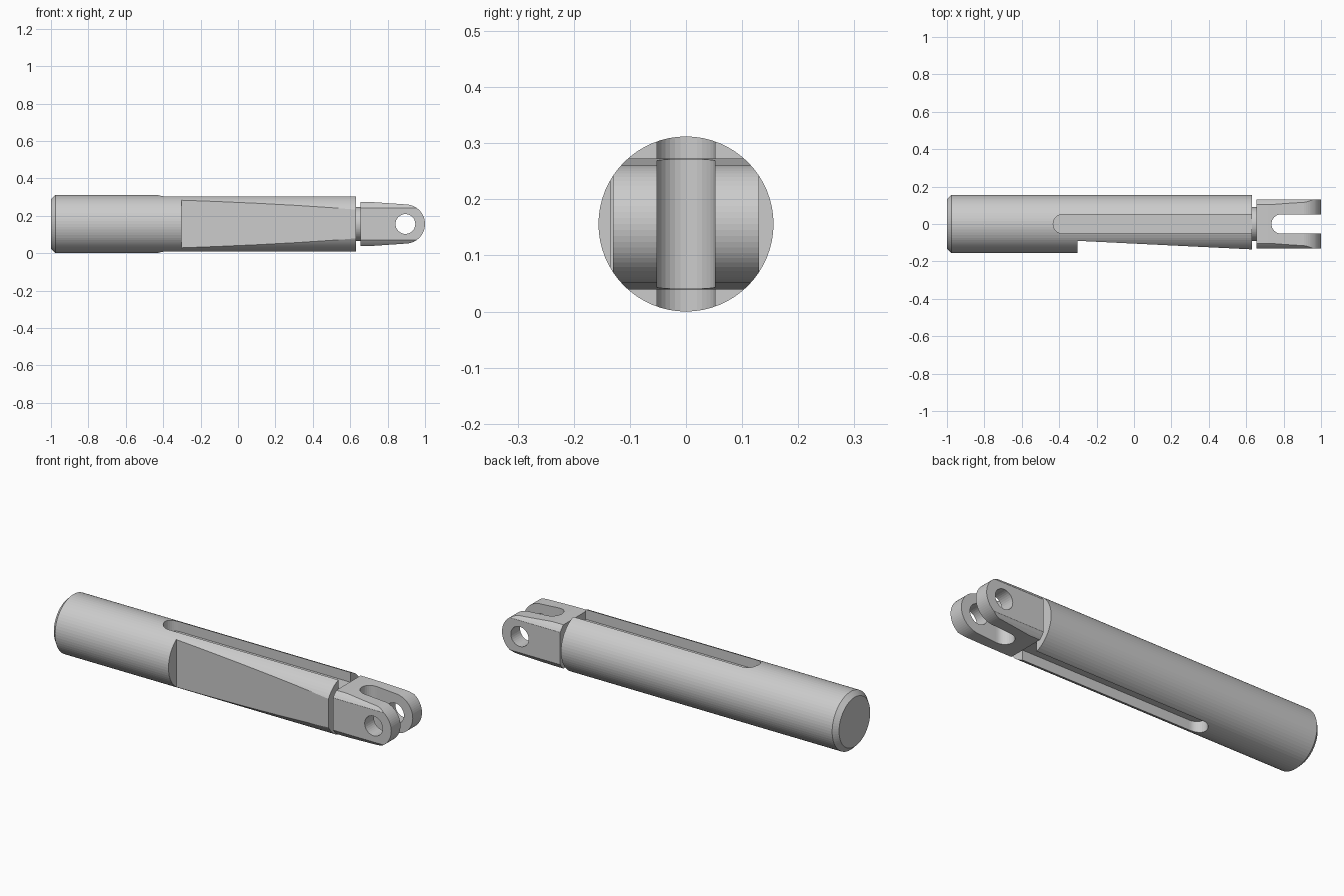
import bpy, bmesh, math

if "Cube" in bpy.data.objects:
    bpy.data.objects.remove(bpy.data.objects["Cube"])

R, ZC, SEG = 0.156, 0.156, 64


def make_object(name, bm):
    bmesh.ops.recalc_face_normals(bm, faces=bm.faces)
    mesh = bpy.data.meshes.new(name)
    bm.to_mesh(mesh)
    bm.free()
    ob = bpy.data.objects.new(name, mesh)
    bpy.context.collection.objects.link(ob)
    return ob


def lathe(name, profile):
    """Closed solid of rings (x, radius) around the long axis."""
    bm = bmesh.new()
    rings = []
    for x, r in profile:
        rings.append([bm.verts.new((x, r * math.cos(a), ZC + r * math.sin(a)))
                      for a in (2 * math.pi * i / SEG for i in range(SEG))])
    for a, b in zip(rings, rings[1:]):
        for i in range(SEG):
            j = (i + 1) % SEG
            bm.faces.new((a[i], a[j], b[j], b[i]))
    bm.faces.new(rings[0])
    bm.faces.new(rings[-1])
    return make_object(name, bm)


def prism(name, outline, lo, hi, axis):
    """Extrude an outline from lo to hi along 'y' (x,z points) or 'z' (x,y points)."""
    bm = bmesh.new()
    place = (lambda p, h: (p[0], h, p[1])) if axis == 'y' else (lambda p, h: (p[0], p[1], h))
    a = [bm.verts.new(place(p, lo)) for p in outline]
    b = [bm.verts.new(place(p, hi)) for p in outline]
    bm.faces.new(a)
    bm.faces.new(b)
    for i in range(len(a)):
        j = (i + 1) % len(a)
        bm.faces.new((a[i], a[j], b[j], b[i]))
    return make_object(name, bm)


def arc(cx, cy, r, start, end, n):
    return [(cx + r * math.cos(math.radians(start + (end - start) * i / n)),
             cy + r * math.sin(math.radians(start + (end - start) * i / n)))
            for i in range(n + 1)]


def slot_outline(x0, x1, r):
    return arc(x0 + r, 0, r, 90, 270, 16) + [(x1, -r), (x1, r)]


def boolean(ob, tool, op='DIFFERENCE'):
    mod = ob.modifiers.new('cut', 'BOOLEAN')
    mod.operation, mod.object, mod.solver = op, tool, 'EXACT'
    tool.hide_render = True
    bpy.context.view_layer.objects.active = ob
    bpy.ops.object.modifier_apply(modifier=mod.name)
    bpy.data.objects.remove(tool)


# main barrel with a chamfered back end
body = lathe('barrel', [(-1, R - 0.024), (-0.976, R), (0.632, R)])

# keyways on top and bottom, open at the fork end
for lo, hi in ((ZC + 0.094, 0.4), (-0.1, ZC - 0.094)):
    boolean(body, prism('keyway_cutter', slot_outline(-0.432, 0.8, 0.052), lo, hi, 'z'))

# sloping flat on the front side
boolean(body, prism('flat_cutter', [(-0.303, -0.09), (-0.303, -0.3), (0.8, -0.3), (0.8, -0.144)],
                    -0.1, 0.5, 'z'))

# neck joining barrel and fork
lathe('neck', [(0.60, 0.09), (0.67, 0.09)])

# fork: rounded, tapered side profile trimmed to the barrel's round section
side = [(0.655, ZC - 0.117), (0.72, ZC - 0.117)]
side += arc(0.895, ZC, 0.105, -82, 82, 28) + [(0.72, ZC + 0.117), (0.655, ZC + 0.117)]
fork = prism('fork', side, -0.13, 0.13, 'y')
boolean(fork, lathe('fork_trim', [(0.5, R), (1.2, R)]), 'INTERSECT')
boolean(fork, prism('fork_slot_cutter', slot_outline(0.735, 1.2, 0.052), -0.1, 0.5, 'z'))
boolean(fork, prism('pin_hole_cutter', arc(0.895, ZC, 0.053, 0, 348.75, 31), -0.3, 0.3, 'y'))
